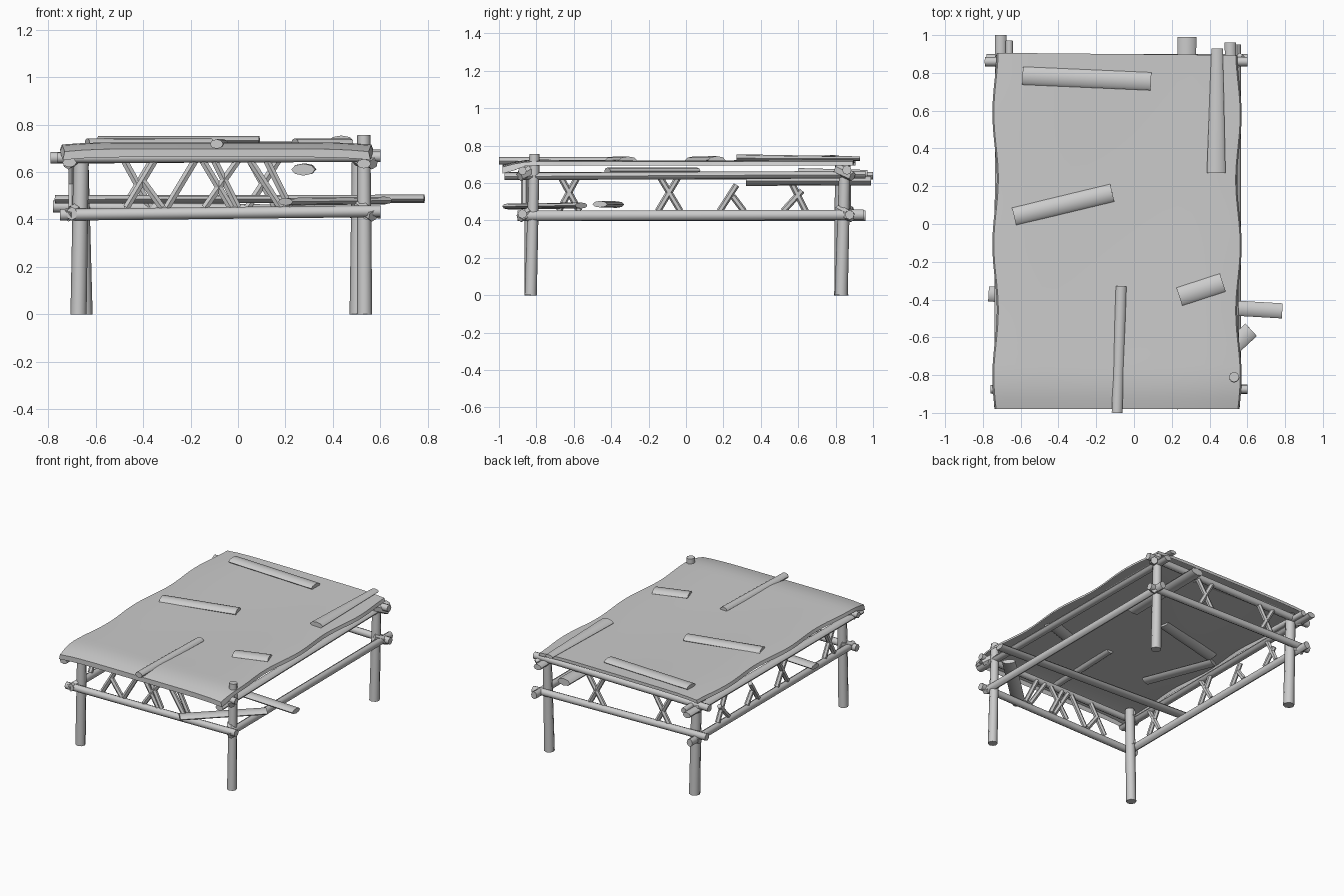
import bpy, bmesh, math
from mathutils import Vector, Matrix

cube = bpy.data.objects.get("Cube")
if cube:
    bpy.data.objects.remove(cube)

mat = bpy.data.materials.new("plain grey")
mat.use_nodes = True
GREY = (0.6, 0.6, 0.6, 1)
mat.diffuse_color = GREY
mat.node_tree.nodes["Principled BSDF"].inputs["Base Color"].default_value = GREY


def finish(name, bm, angle=50):
    bmesh.ops.recalc_face_normals(bm, faces=bm.faces)
    mesh = bpy.data.meshes.new(name)
    bm.to_mesh(mesh)
    bm.free()
    mesh.materials.append(mat)
    ob = bpy.data.objects.new(name, mesh)
    bpy.context.collection.objects.link(ob)
    bpy.ops.object.select_all(action='DESELECT')
    ob.select_set(True)
    bpy.context.view_layer.objects.active = ob
    bpy.ops.object.shade_smooth_by_angle(angle=math.radians(angle))
    return ob


def pole(name, p, q, width, height=None, taper=1.0, sides=8):
    """Rough log or flattened plank between two points."""
    p, q = Vector(p), Vector(q)
    height = height or width
    axis = (q - p).normalized()
    ref = Vector((0, 1, 0)) if abs(axis.z) > 0.5 else Vector((0, 0, 1))
    across = ref.cross(axis).normalized()
    up = axis.cross(across)
    rot = Matrix((across, up, axis)).transposed().to_4x4()
    bm = bmesh.new()
    bmesh.ops.create_cone(bm, cap_ends=True, segments=sides, radius1=0.5,
                          radius2=0.5 * taper, depth=(q - p).length)
    bmesh.ops.scale(bm, vec=(width, height, 1), verts=bm.verts)
    bmesh.ops.transform(bm, matrix=Matrix.Translation((p + q) / 2) @ rot, verts=bm.verts)
    return finish(name, bm)


# Sheet: slightly sagging cloth with wavy sides and hanging lips
LEFT, RIGHT, FRONT, BACK = -0.73, 0.55, -0.98, 0.9
NX, NY = 16, 32
bm = bmesh.new()
rows = []
for j in range(NY + 1):
    v = j / NY
    y = FRONT + (BACK - FRONT) * v
    wave = 0.012 * math.sin(17 * v)
    row = []
    for i in range(NX + 1):
        u = i / NX
        x = LEFT + (RIGHT - LEFT) * u + wave * (2 * u - 1) ** 3
        z = 0.728 - 0.012 * math.sin(math.pi * u) * math.sin(math.pi * v)
        z -= 0.03 * max(0, 1 - v / 0.1) ** 2
        z -= 0.012 * abs(2 * u - 1) ** 6
        row.append(bm.verts.new((x, y + 0.012 * (0.5 - u) * v, z)))
    rows.append(row)
for a, b in zip(rows, rows[1:]):
    for i in range(NX):
        bm.faces.new((a[i], a[i + 1], b[i + 1], b[i]))
# lips are extruded downward from the border, deepest in front
border = [e for e in bm.edges if e.is_boundary]
new = bmesh.ops.extrude_edge_only(bm, edges=border)["geom"]
for vert in (g for g in new if isinstance(g, bmesh.types.BMVert)):
    vert.co.z -= 0.035 if vert.co.y < FRONT + 0.1 else 0.022
    vert.co.x += 0.008 * (1 if vert.co.x > 0 else -1)
sheet = finish("cloth_roof", bm, 60)

# Posts
XL, XR, YF, YB = -0.67, 0.52, -0.83, 0.83
pole("front_right_post", (-0.672, YF, 0), (-0.66, YF, 0.70), 0.068, taper=0.95)
pole("back_right_post", (-0.65, YB, 0), (-0.665, YB, 0.70), 0.075, taper=0.9)
pole("front_left_post", (0.533, YF, 0), (0.53, -0.81, 0.755), 0.065, taper=0.85)
pole("back_left_post", (0.505, YB, 0), (0.51, 0.85, 0.71), 0.07, taper=0.85)

# Rails, lower then upper
pole("front_lower_rail", (-0.75, -0.875, 0.42), (0.6, -0.875, 0.435), 0.05)
pole("back_lower_rail", (-0.78, 0.875, 0.455), (0.6, 0.875, 0.43), 0.05)
pole("left_lower_rail", (0.545, -0.88, 0.425), (0.545, 0.95, 0.43), 0.045, 0.055)
pole("right_lower_rail", (-0.70, -0.9, 0.425), (-0.70, 0.96, 0.425), 0.045, 0.055)
pole("front_upper_rail", (-0.76, -0.875, 0.66), (0.6, -0.875, 0.665), 0.045)
pole("back_upper_rail", (-0.79, 0.86, 0.66), (0.6, 0.86, 0.67), 0.05)
pole("left_upper_rail", (0.53, -0.97, 0.635), (0.51, 0.96, 0.645), 0.06, 0.04)
pole("right_upper_rail", (-0.71, -0.97, 0.64), (-0.705, 1.0, 0.64), 0.06, 0.04)
pole("right_inner_rail_end", (-0.66, 0.6, 0.66), (-0.66, 0.97, 0.65), 0.04)

# Lashings where rails meet posts
for x in (XL, XR):
    for y in (YF, YB):
        sx, sy = (1 if x > 0 else -1), (1 if y > 0 else -1)
        for z in (0.425, 0.645):
            pole("lashing", (x - 0.01 * sx, y - 0.02 * sy, z + 0.03),
                 (x + 0.05 * sx, y + 0.06 * sy, z - 0.01), 0.06, 0.065, 0.8, 6)

# Lattice braces: (start, foot) along the side, between the rails
TOP, FOOT, MID = 0.65, 0.45, 0.56
front = [(-0.40, MID, -0.32), (-0.18, TOP, -0.30), (-0.15, TOP, -0.03), (0.0, TOP, -0.14),
         (-0.1, TOP, 0.0), (0.05, TOP, 0.18), (0.12, TOP, 0.22), (-0.35, TOP, -0.47)]
back = [(-0.48, TOP, -0.37), (-0.36, TOP, -0.48), (0.17, TOP, 0.04), (0.05, TOP, 0.16)]
right = [(-0.68, TOP, -0.57), (-0.57, TOP, -0.68), (-0.15, TOP, -0.03), (-0.03, TOP, -0.15),
         (0.27, 0.59, 0.18), (0.25, 0.53, 0.31), (0.54, TOP, 0.64), (0.62, MID, 0.52)]
for side, y, braces in (("front", -0.865, front), ("back", 0.865, back)):
    for a, top, b in braces:
        pole(side + "_brace", (a, y, top), (b, y, FOOT), 0.034, sides=6)
for a, top, b in right:
    pole("right_brace", (-0.70, a, top), (-0.70, b, FOOT), 0.034, sides=6)

# Loose beams under the roof
pole("cross_beam", (-0.77, -0.37, 0.485), (0.785, -0.46, 0.487), 0.08, 0.035)
pole("corner_plank", (0.2, -0.95, 0.475), (0.62, -0.56, 0.48), 0.09, 0.032)
pole("back_beam", (0.275, 0.32, 0.61), (0.28, 0.99, 0.612), 0.1, 0.05)
pole("under_plank", (-0.45, -0.42, 0.665), (-0.64, 0.06, 0.665), 0.09, 0.035)

# Planks weighing down the cloth
pole("roof_plank_back", (-0.59, 0.785, 0.733), (0.09, 0.755, 0.733), 0.095, 0.036)
pole("roof_plank_left", (0.44, 0.93, 0.73), (0.435, 0.27, 0.733), 0.06, 0.025, 1.65)
pole("roof_plank_middle", (-0.635, 0.04, 0.72), (-0.115, 0.165, 0.722), 0.095, 0.044)
pole("roof_plank_short", (0.24, -0.385, 0.722), (0.47, -0.31, 0.722), 0.1, 0.04)
pole("roof_plank_front", (-0.068, -0.33, 0.72), (-0.09, -1.0, 0.718), 0.056, 0.04)
